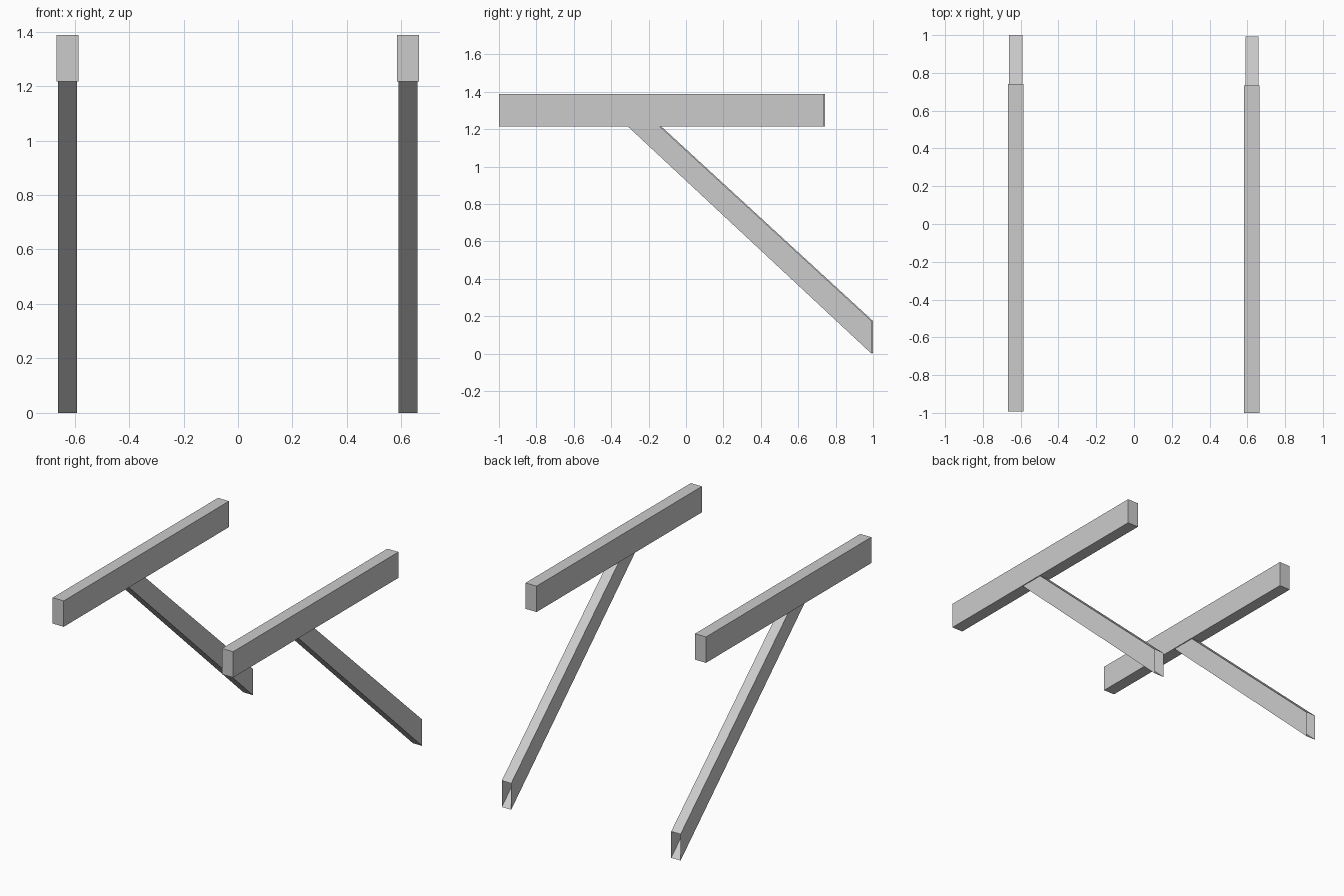
import bpy, bmesh

if "Cube" in bpy.data.objects:
    bpy.data.objects.remove(bpy.data.objects["Cube"])


def prism(name, profile, x_mid, width, y_shift, capped=True, open_edges=()):
    """Extrude a (y, z) outline along x, leaving the listed outline edges open."""
    bm = bmesh.new()
    sides = [[bm.verts.new((x_mid + s * width / 2, y + y_shift, z)) for y, z in profile]
             for s in (-1, 1)]
    n = len(profile)
    for side in sides:
        bm.faces.new(side)
    for i in range(n):
        if i not in open_edges:
            j = (i + 1) % n
            bm.faces.new((sides[0][i], sides[0][j], sides[1][j], sides[1][i]))
    bmesh.ops.recalc_face_normals(bm, faces=bm.faces)
    mesh = bpy.data.meshes.new(name)
    bm.to_mesh(mesh)
    bm.free()
    obj = bpy.data.objects.new(name, mesh)
    bpy.context.collection.objects.link(obj)
    return obj


BEAM = [(-0.996, 1.216), (0.738, 1.216), (0.738, 1.388), (-0.996, 1.388)]
BRACE = [(-0.308, 1.216), (0.996, 0.0), (0.996, 0.175), (-0.137, 1.216)]

for side, x, shift in (("left", -0.626, 0.004), ("right", 0.624, -0.004)):
    # Horizontal beam
    prism(side + "_beam", BEAM, x, 0.081, shift)
    # Diagonal brace: hollow, open at the foot and where it meets the beam
    prism(side + "_brace", BRACE, x, 0.069, shift, open_edges=(1, 3))
